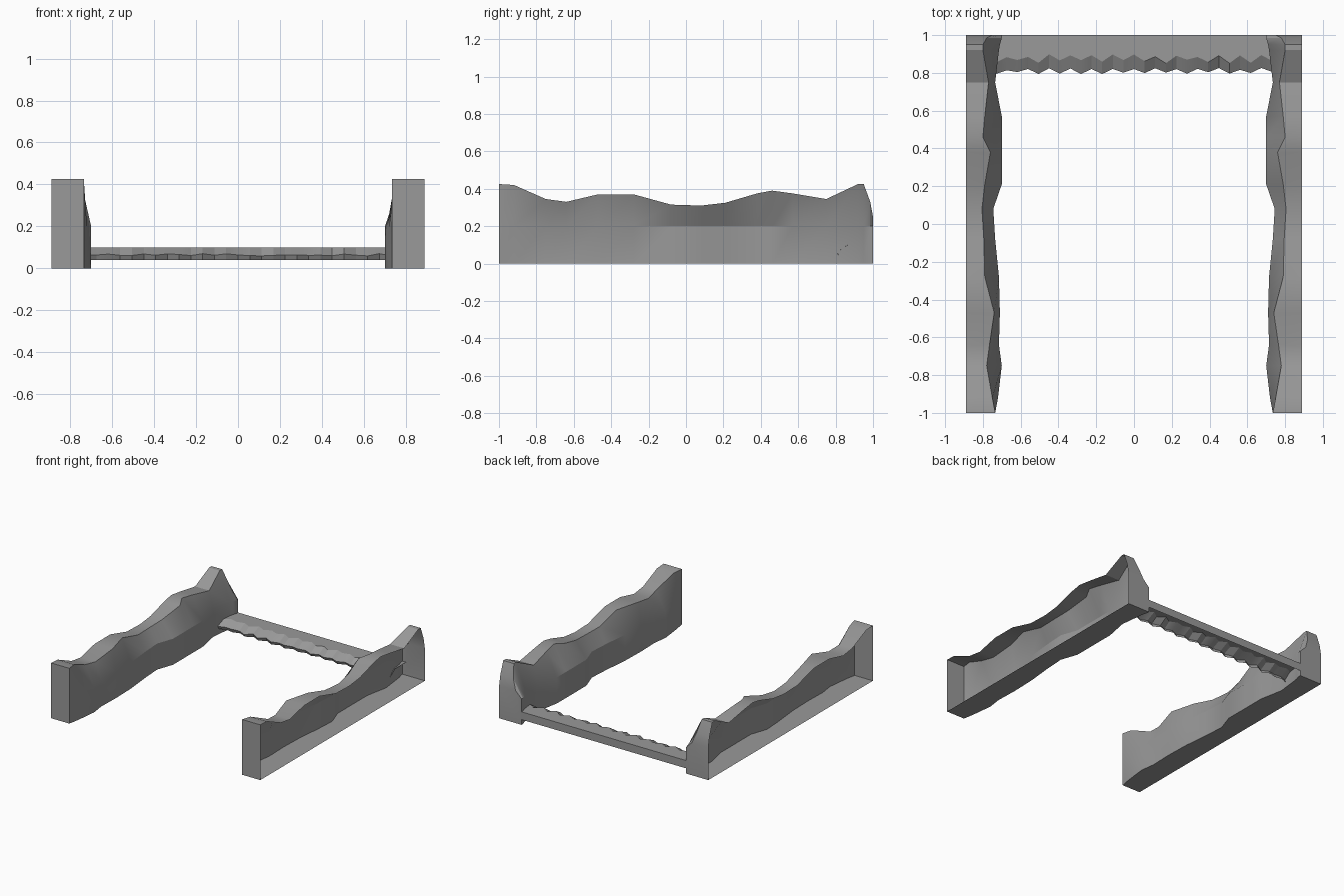
import bpy
import bmesh
import math
import random

cube = bpy.data.objects.get("Cube")
if cube:
    bpy.data.objects.remove(cube, do_unlink=True)

stone = bpy.data.materials.new("grey stone")
stone.use_nodes = True
GREY = (0.32, 0.32, 0.32, 1)
stone.diffuse_color = GREY
stone.node_tree.nodes["Principled BSDF"].inputs["Base Color"].default_value = GREY


def loft(name, rings, flip=False, caps=False):
    """Skin a row of open cross-sections, with optional end caps."""
    bm = bmesh.new()
    rows = [[bm.verts.new(p) for p in ring] for ring in rings]

    def face(verts):
        bm.faces.new(verts[::-1] if flip else verts)

    for a, c in zip(rows, rows[1:]):
        for i in range(len(a) - 1):
            face([a[i], a[i + 1], c[i + 1], c[i]])
    if caps:
        face(rows[0][::-1])
        face(rows[-1])
    mesh = bpy.data.meshes.new(name)
    bm.to_mesh(mesh)
    bm.free()
    mesh.materials.append(stone)
    obj = bpy.data.objects.new(name, mesh)
    bpy.context.collection.objects.link(obj)
    bpy.ops.object.select_all(action="DESELECT")
    bpy.context.view_layer.objects.active = obj
    obj.select_set(True)
    bpy.ops.object.shade_smooth_by_angle(angle=math.radians(25))
    return obj


# Rock walls: y, height, x of the top inner edge, x of the bulging foot
OUTER = 0.89
STATIONS = [
    (-1, .425, .735, .735), (-.92, .42, .75, .72), (-.75, .345, .78, .7),
    (-.64, .33, .765, .715), (-.47, .37, .74, .71), (-.28, .37, .79, .715),
    (-.08, .315, .795, .735), (.08, .31, .805, .745), (.21, .325, .79, .7),
    (.38, .375, .76, .7), (.46, .39, .8, .7), (.57, .375, .79, .7),
    (.75, .345, .77, .735), (.92, .425, .8, .715), (.95, .425, .8, .71),
    (.985, .33, .78, .7), (1, .25, .75, .7),
]


def wall(name, side):
    rings = []
    for y, height, crest, foot in STATIONS:
        section = [(OUTER, 0), (foot, 0), (foot, min(.2, height)),
                   (crest, height), (OUTER, height)]
        rings.append([(side * x, y, z) for x, z in section])
    loft(name, rings, flip=side < 0, caps=True)


wall("left_rock_wall", 1)
wall("right_rock_wall", -1)

# Low rear sill, open below, with a ragged front lip
random.seed(4)
STEPS = 26
HALF = .73
rings = []
for i in range(STEPS + 1):
    x = HALF * (2 * i / STEPS - 1)
    zigzag = 1 if i % 2 else -1
    crest = .875 + .015 * zigzag + random.uniform(-.01, .01)
    lip = .81 + .01 * zigzag + random.uniform(-.007, .007)
    rings.append([(x, 1, .04), (x, 1, .1), (x, crest, .1),
                  (x, lip, .065 + random.uniform(-.006, .006)),
                  (x, lip + .012, .04)])
loft("rear_sill", rings, flip=True)
